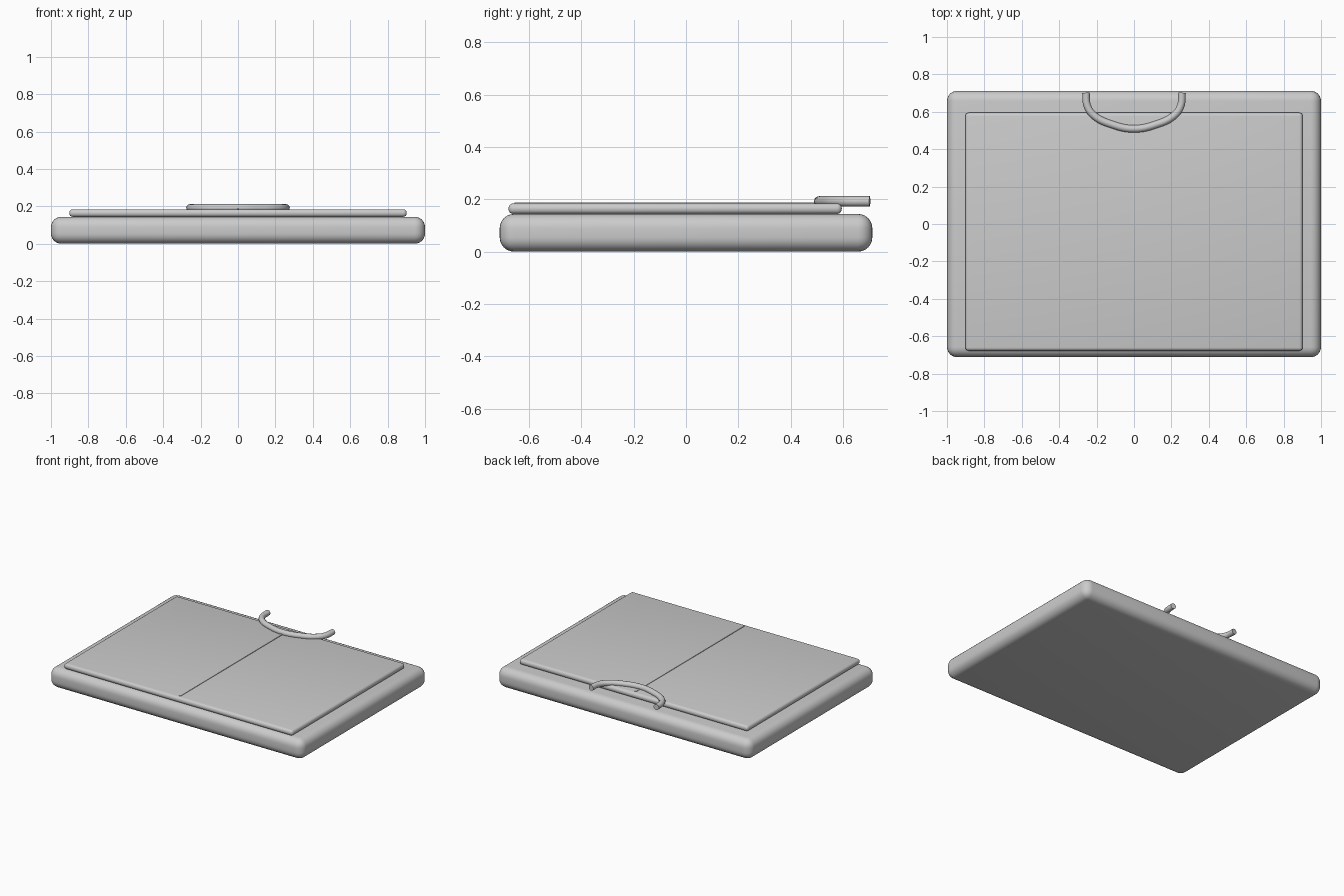
import bpy

if "Cube" in bpy.data.objects:
    bpy.data.objects.remove(bpy.data.objects["Cube"])


def rounded_box(name, x, y, z, bevel, segments):
    """Box from (min, max) pairs with rounded edges."""
    bpy.ops.mesh.primitive_cube_add(
        size=1, location=[(a + b) / 2 for a, b in (x, y, z)])
    ob = bpy.context.object
    ob.name = name
    ob.scale = [b - a for a, b in (x, y, z)]
    bpy.ops.object.transform_apply(location=False, rotation=False, scale=True)
    mod = ob.modifiers.new("round", 'BEVEL')
    mod.width = bevel
    mod.segments = segments
    bpy.ops.object.modifier_apply(modifier=mod.name)
    bpy.ops.object.shade_smooth_by_angle()
    return ob


# slab body, raised top panel and thin centre seam
rounded_box("base", (-1, 1), (-0.712, 0.712), (0, 0.144), 0.055, 6)
rounded_box("top_panel", (-0.902, 0.902), (-0.678, 0.595), (0.144, 0.184), 0.018, 4)
rounded_box("centre_seam", (-0.006, 0.006), (-0.655, 0.57), (0.176, 0.188), 0.002, 2)

# curved handle: half path mirrored across x = 0
half = [(0.257, 0.702), (0.249, 0.63), (0.214, 0.58), (0.112, 0.53)]
path = [(-x, y) for x, y in half] + [(0, 0.509)] + half[::-1]
curve = bpy.data.curves.new("handle", 'CURVE')
curve.dimensions = '3D'
curve.bevel_depth = 0.02
curve.bevel_resolution = 4
curve.resolution_u = 6
curve.use_fill_caps = True
spline = curve.splines.new('BEZIER')
spline.bezier_points.add(len(path) - 1)
for p, (x, y) in zip(spline.bezier_points, path):
    p.co = (x, y, 0.192)
    p.handle_left_type = p.handle_right_type = 'AUTO'
handle = bpy.data.objects.new("handle", curve)
bpy.context.collection.objects.link(handle)
